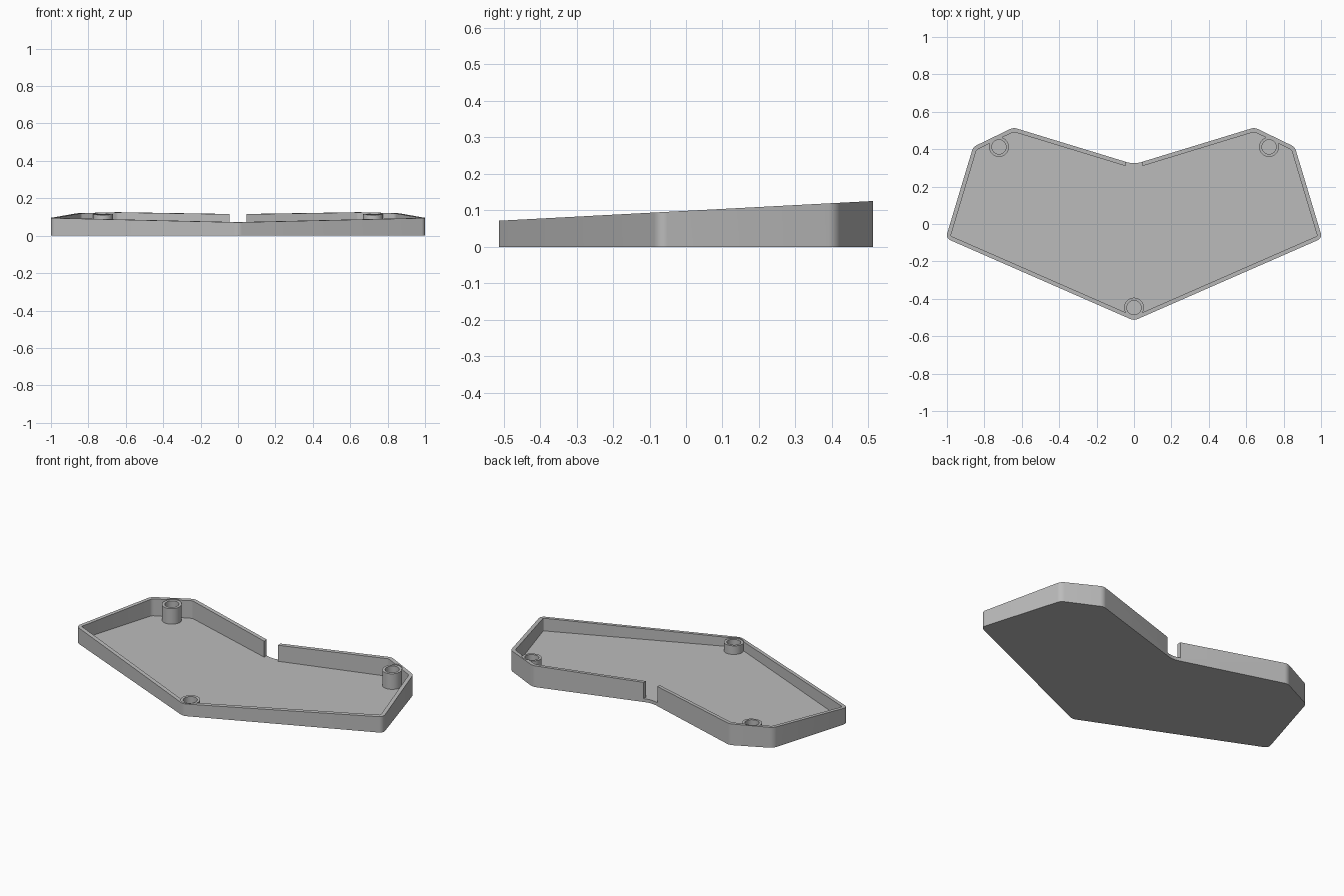
import bpy, bmesh, math
from mathutils import Vector

if "Cube" in bpy.data.objects:
    bpy.data.objects.remove(bpy.data.objects["Cube"])

WALL, FLOOR = 0.022, 0.02
BOSSES = [(0, -0.447), (0.722, 0.412), (-0.722, 0.412)]

grey = bpy.data.materials.new("plain grey")
grey.diffuse_color = (0.5, 0.5, 0.5, 1)
grey.use_nodes = True
grey.node_tree.nodes["Principled BSDF"].inputs["Base Color"].default_value = grey.diffuse_color


def rim(y, drop=0.0):
    """Height of the sloped rim plane."""
    return 0.0985 + 0.0527 * y - drop


def rounded(corners, inset=0.0, steps=8):
    """Counter-clockwise outline with filleted corners (x, y, radius), offset inwards."""
    out, n = [], len(corners)
    pts = [Vector(c[:2]) for c in corners]
    for i in range(n):
        p, r = pts[i], corners[i][2]
        d1 = (p - pts[i - 1]).normalized()
        d2 = (pts[(i + 1) % n] - p).normalized()
        n1, n2 = Vector((-d1.y, d1.x)), Vector((-d2.y, d2.x))
        turn = math.atan2(d1.x * d2.y - d1.y * d2.x, d1.dot(d2))
        side = 1 if turn > 0 else -1
        centre = p + (n1 + n2).normalized() * side * r / math.cos(turn / 2)
        rad = r - side * inset
        start = math.atan2(-n1.y * side, -n1.x * side)
        for k in range(steps + 1):
            a = start + turn * k / steps
            out.append((centre.x + rad * math.cos(a), centre.y + rad * math.sin(a)))
    return out


def circle(c, r, n=48):
    return [(c[0] + r * math.cos(2 * math.pi * k / n),
             c[1] + r * math.sin(2 * math.pi * k / n)) for k in range(n)]


def prism(name, outline, z0, top):
    """Upright prism from z0 to the height function top(y)."""
    bm = bmesh.new()
    low = [bm.verts.new((x, y, z0)) for x, y in outline]
    high = [bm.verts.new((x, y, top(y))) for x, y in outline]
    bm.faces.new(low[::-1])
    bm.faces.new(high)
    n = len(low)
    for i in range(n):
        j = (i + 1) % n
        bm.faces.new((low[i], low[j], high[j], high[i]))
    mesh = bpy.data.meshes.new(name)
    bm.to_mesh(mesh)
    bm.free()
    mesh.materials.append(grey)
    obj = bpy.data.objects.new(name, mesh)
    bpy.context.collection.objects.link(obj)
    return obj


def combine(body, tool, operation):
    """Apply a boolean and discard the tool."""
    tool.hide_render = True
    mod = body.modifiers.new("cut", 'BOOLEAN')
    mod.operation, mod.object, mod.solver = operation, tool, 'EXACT'
    bpy.context.view_layer.objects.active = body
    bpy.ops.object.modifier_apply(modifier=mod.name)
    bpy.data.objects.remove(tool)


def above(y):
    return 0.3


# Wing-shaped tray: right half of the outline, then mirrored
right = [(1.0066, -0.076, 0.03), (0.86, 0.412, 0.05), (0.645, 0.516, 0.05)]
outline = ([(0, -0.5166, 0.05)] + right + [(0, 0.319, 0.13)]
           + [(-x, y, r) for x, y, r in reversed(right)])
tray = prism("tray", rounded(outline), 0, rim)
combine(tray, prism("cavity", rounded(outline, WALL), FLOOR, above), 'DIFFERENCE')

# Cable slot in the back wall
slot = [(-0.045, 0.2), (0.045, 0.2), (0.045, 0.6), (-0.045, 0.6)]
combine(tray, prism("slot", slot, FLOOR, above), 'DIFFERENCE')

# Screw bosses, set slightly below the rim, with blind holes
for c in BOSSES:
    combine(tray, prism("recess", circle(c, 0.053), FLOOR, above), 'DIFFERENCE')
    boss = prism("screw_boss", circle(c, 0.053), FLOOR - 0.008, lambda y: rim(y, 0.006))
    combine(boss, prism("hole", circle(c, 0.038), FLOOR, above), 'DIFFERENCE')
    combine(tray, boss, 'UNION')

# Smooth rounded corners, crisp edges
bpy.ops.object.select_all(action='DESELECT')
tray.select_set(True)
bpy.context.view_layer.objects.active = tray
bpy.ops.object.shade_smooth_by_angle(angle=math.radians(30))
